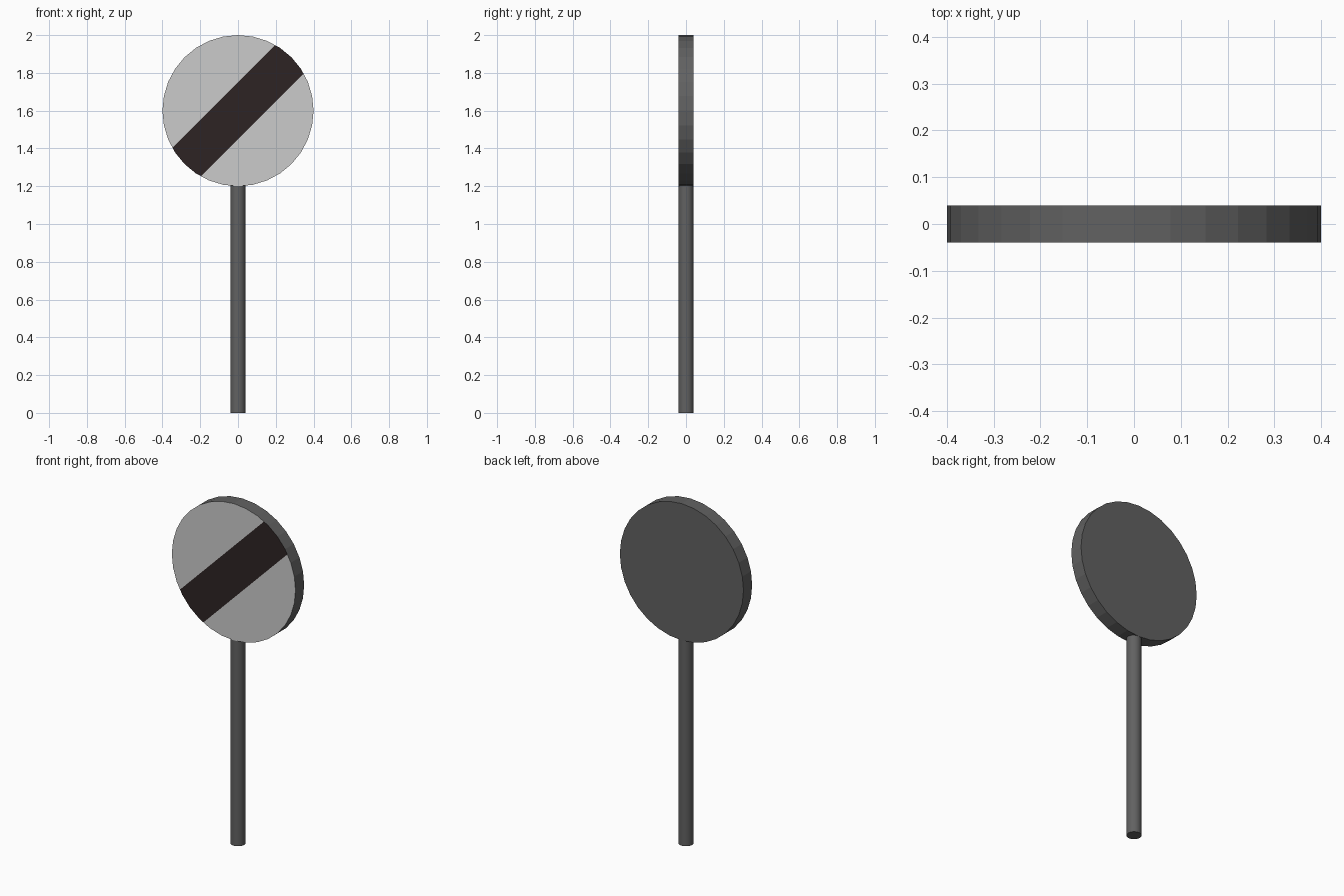
import bpy, bmesh, math
from mathutils import Matrix, Vector

if "Cube" in bpy.data.objects:
    bpy.data.objects.remove(bpy.data.objects["Cube"])


def material(name, rgb):
    m = bpy.data.materials.new(name)
    m.diffuse_color = (*rgb, 1)
    m.use_nodes = True
    m.node_tree.nodes["Principled BSDF"].inputs["Base Color"].default_value = m.diffuse_color
    return m


grey = material("dark grey", (0.12, 0.12, 0.12))
white = material("sign white", (0.60, 0.60, 0.60))
black = material("stripe black", (0.026, 0.017, 0.017))


def cylinder(name, radius, depth, sides, matrix, mats):
    bm = bmesh.new()
    bmesh.ops.create_cone(bm, cap_ends=True, segments=sides, radius1=radius,
                          radius2=radius, depth=depth, matrix=matrix)
    me = bpy.data.meshes.new(name)
    for m in mats:
        me.materials.append(m)
    ob = bpy.data.objects.new(name, me)
    bpy.context.collection.objects.link(ob)
    return ob, bm


# Post: round, smooth-shaded
post, bm = cylinder("post", 0.04, 1.205, 32,
                    Matrix.Translation((0, 0, 0.6025)), [grey])
for f in bm.faces:
    f.smooth = len(f.verts) == 4
for e in bm.edges:
    e.smooth = all(f.smooth for f in e.link_faces)
bm.to_mesh(post.data)
bm.free()

# Sign disc: flat faceted rim, front face cut by two diagonal lines
centre = Vector((0, 0, 1.6))
sign, bm = cylinder("sign_disc", 0.4, 0.08, 32,
                    Matrix.Translation(centre) @ Matrix.Rotation(math.pi / 2, 4, 'X'),
                    [grey, white, black])
across = Vector((-1, 0, 1)).normalized()
half_width = 0.107
for side in (-1, 1):
    front = [f for f in bm.faces if f.normal.y < -0.9]
    geom = front + list({e for f in front for e in f.edges}) \
        + list({v for f in front for v in f.verts})
    bmesh.ops.bisect_plane(bm, geom=geom, plane_co=centre + across * half_width * side,
                           plane_no=across)
    bm.normal_update()

# Front colours: black stripe between the cuts, white outside
for f in bm.faces:
    if f.normal.y < -0.9:
        d = abs((f.calc_center_median() - centre).dot(across))
        f.material_index = 2 if d < half_width * 0.5 else 1
bm.to_mesh(sign.data)
bm.free()
